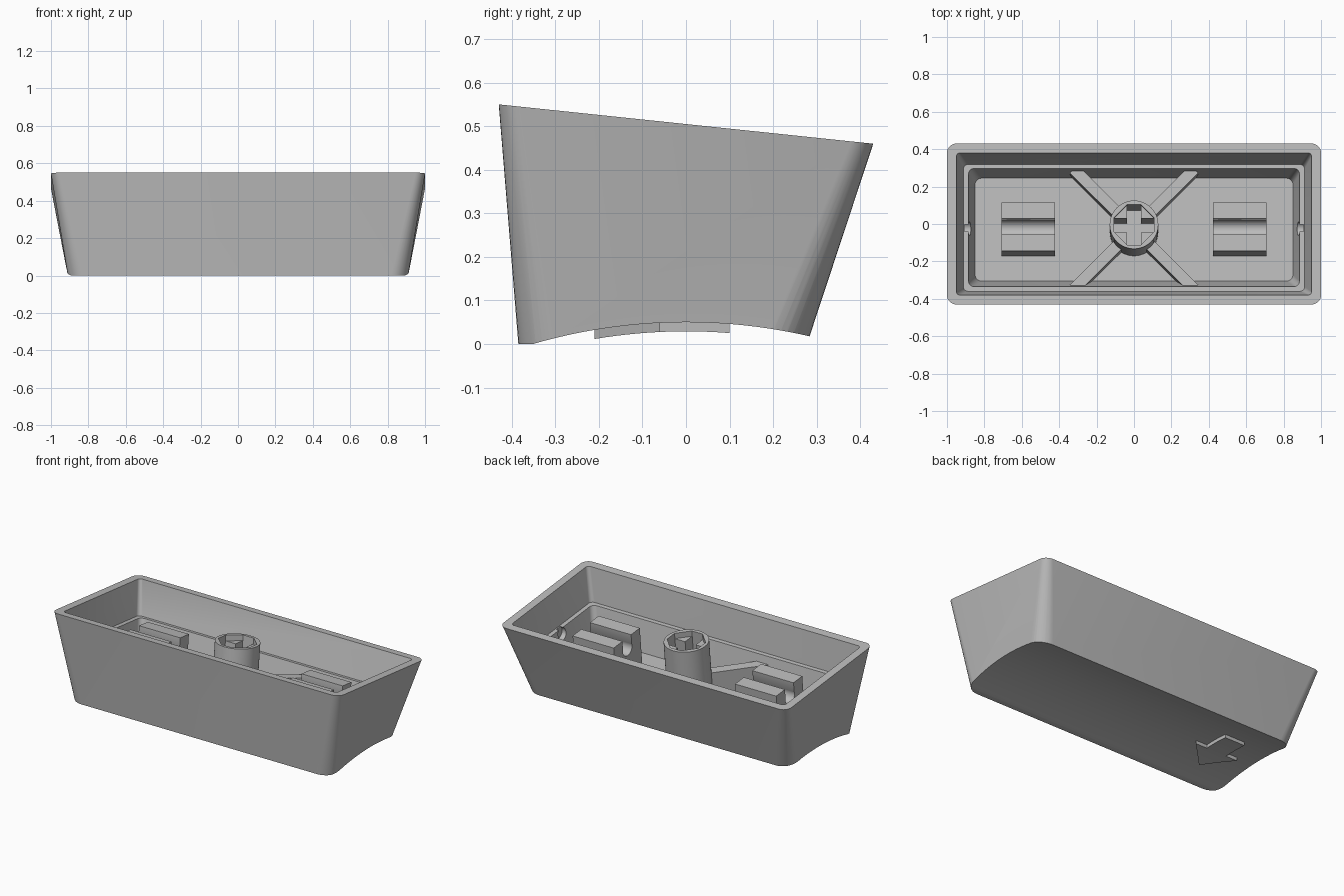
import bpy, bmesh, math
from mathutils import Matrix

if "Cube" in bpy.data.objects:
    bpy.data.objects.remove(bpy.data.objects["Cube"])

TILT = 0.105                       # slope of the rim plane
RIM_Z = 0.505                      # rim height at y = 0
ARC_R, ARC_TOP = 1.26, 0.05        # concave underside
FRAME = Matrix.Translation((0, 0, RIM_Z)) @ Matrix.Rotation(-TILT, 4, 'X')

grey = bpy.data.materials.new("plain grey")
grey.diffuse_color = (0.5, 0.5, 0.5, 1)
grey.use_nodes = True
grey.node_tree.nodes["Principled BSDF"].inputs["Base Color"].default_value = grey.diffuse_color


def finish(bm, name):
    bmesh.ops.recalc_face_normals(bm, faces=bm.faces)
    me = bpy.data.meshes.new(name)
    bm.to_mesh(me)
    bm.free()
    me.materials.append(grey)
    ob = bpy.data.objects.new(name, me)
    bpy.context.collection.objects.link(ob)
    return ob


def loft(name, rings, mat=None):
    """Skin a closed solid through rings of equal point count."""
    bm = bmesh.new()
    rows = [[bm.verts.new(p) for p in r] for r in rings]
    n = len(rows[0])
    for a, b in zip(rows, rows[1:]):
        for i in range(n):
            j = (i + 1) % n
            bm.faces.new((a[i], a[j], b[j], b[i]))
    bm.faces.new(rows[0])
    bm.faces.new(rows[-1])
    if mat:
        bm.transform(mat)
    return finish(bm, name)


def rounded(hx, y0, y1, r, z, tilt=TILT, seg=8):
    """Rounded rectangle lying on a plane tilted in y."""
    pts = []
    for k, (cx, cy) in enumerate([(hx - r, y1 - r), (r - hx, y1 - r),
                                  (r - hx, y0 + r), (hx - r, y0 + r)]):
        for s in range(seg + 1):
            a = math.pi / 2 * (k + s / seg)
            y = cy + r * math.sin(a)
            pts.append((cx + r * math.cos(a), y, z - tilt * y))
    return pts


def prism(name, pts, z0, z1, mat=FRAME):
    return loft(name, [[(x, y, z) for x, y in pts] for z in (z0, z1)], mat)


def rect(x0, x1, y0, y1):
    return [(x0, y0), (x1, y0), (x1, y1), (x0, y1)]


def circle(r, n):
    return [(r * math.cos(2 * math.pi * i / n), r * math.sin(2 * math.pi * i / n))
            for i in range(n)]


def x_rod(name, x0, x1, cy, cz, r, n, mat=None):
    return loft(name, [[(x, cy + a, cz + b) for a, b in circle(r, n)]
                       for x in (x0, x1)], mat)


def cut(ob, *cutters):
    bpy.context.view_layer.objects.active = ob
    for c in cutters:
        c.hide_render = True
        m = ob.modifiers.new("cut", 'BOOLEAN')
        m.operation, m.solver, m.object = 'DIFFERENCE', 'EXACT', c
        bpy.ops.object.modifier_apply(modifier=m.name)
        bpy.data.objects.remove(c)


def smooth(ob):
    bpy.ops.object.select_all(action='DESELECT')
    ob.select_set(True)
    bpy.context.view_layer.objects.active = ob
    bpy.ops.object.shade_smooth_by_angle(angle=math.radians(25))


# Outer shell: tapered body, stepped cavity, scooped underside, side notches
shell = loft("shell", [rounded(0.91, -0.385, 0.278, 0.09, 0, 0),
                       rounded(1.0, -0.43, 0.43, 0.05, RIM_Z)])
cavity = loft("cavity_cutter", [
    rounded(0.85, -0.305, 0.245, 0.035, 0.11),
    rounded(0.885, -0.335, 0.297, 0.03, 0.30),
    rounded(0.912, -0.36, 0.318, 0.025, 0.30),
    rounded(0.95, -0.38, 0.38, 0.02, RIM_Z),
    rounded(0.96, -0.384, 0.396, 0.02, 0.555)])
scoop = x_rod("scoop_cutter", -1.3, 1.3, 0, ARC_TOP - ARC_R, ARC_R, 240)
notches = [x_rod("notch_cutter", s * 0.83, s * 0.905, 0, -0.235, 0.037, 20, FRAME)
           for s in (-1, 1)]
cut(shell, cavity, scoop, *notches)
smooth(shell)

# Central stem with an eight-sided mouth and a cross-shaped socket
w, e = 0.037, 0.108
stem = prism("stem", circle(0.13, 48), -0.41, -0.035)
mouth = prism("mouth_cutter", [(e, -w), (e, w), (w, e), (-w, e),
                               (-e, w), (-e, -w), (-w, -e), (w, -e)], -0.07, 0.1)
cross = prism("cross_cutter", [(e, -w), (e, w), (w, w), (w, e), (-w, e), (-w, w),
                               (-e, w), (-e, -w), (-w, -w), (-w, -e), (w, -e), (w, -w)],
              -0.33, 0.09)
cut(stem, mouth, cross)
smooth(stem)

# Four diagonal ribs
for k in range(4):
    turn = Matrix.Rotation(math.pi / 4 + k * math.pi / 2, 4, 'Z')
    prism(f"rib_{k + 1}", rect(0.118, 0.455, -0.03, 0.03), -0.41, -0.25, FRAME @ turn)

# Stabiliser blocks with a round-bottomed slot
for s, side in ((-1, "left"), (1, "right")):
    c = s * 0.565
    block = prism(f"stabiliser_{side}", rect(c - 0.143, c + 0.143, -0.13, 0.13),
                  -0.41, -0.135)
    slot = prism("slot_cutter", rect(c - 0.2, c + 0.2, -0.043, 0.043), -0.205, 0)
    rod = x_rod("rod_cutter", c - 0.21, c + 0.21, 0, -0.205, 0.045, 24, FRAME)
    cut(block, slot, rod)
    smooth(block)

# Raised arrow following the scooped underside
rows = [(-0.21 + 0.15 * i / 6, 0.001 + 0.149 * i / 6) for i in range(7)]
rows += [(-0.06 + 0.16 * i / 6, 0.07) for i in range(7)]
rings = []
for y, h in rows:
    z = ARC_TOP - ARC_R + math.sqrt(ARC_R ** 2 - y * y)
    rings.append([(-0.65 - h, y, z - 0.021), (-0.65 + h, y, z - 0.021),
                  (-0.65 + h, y, z + 0.01), (-0.65 - h, y, z + 0.01)])
loft("arrow", rings)
